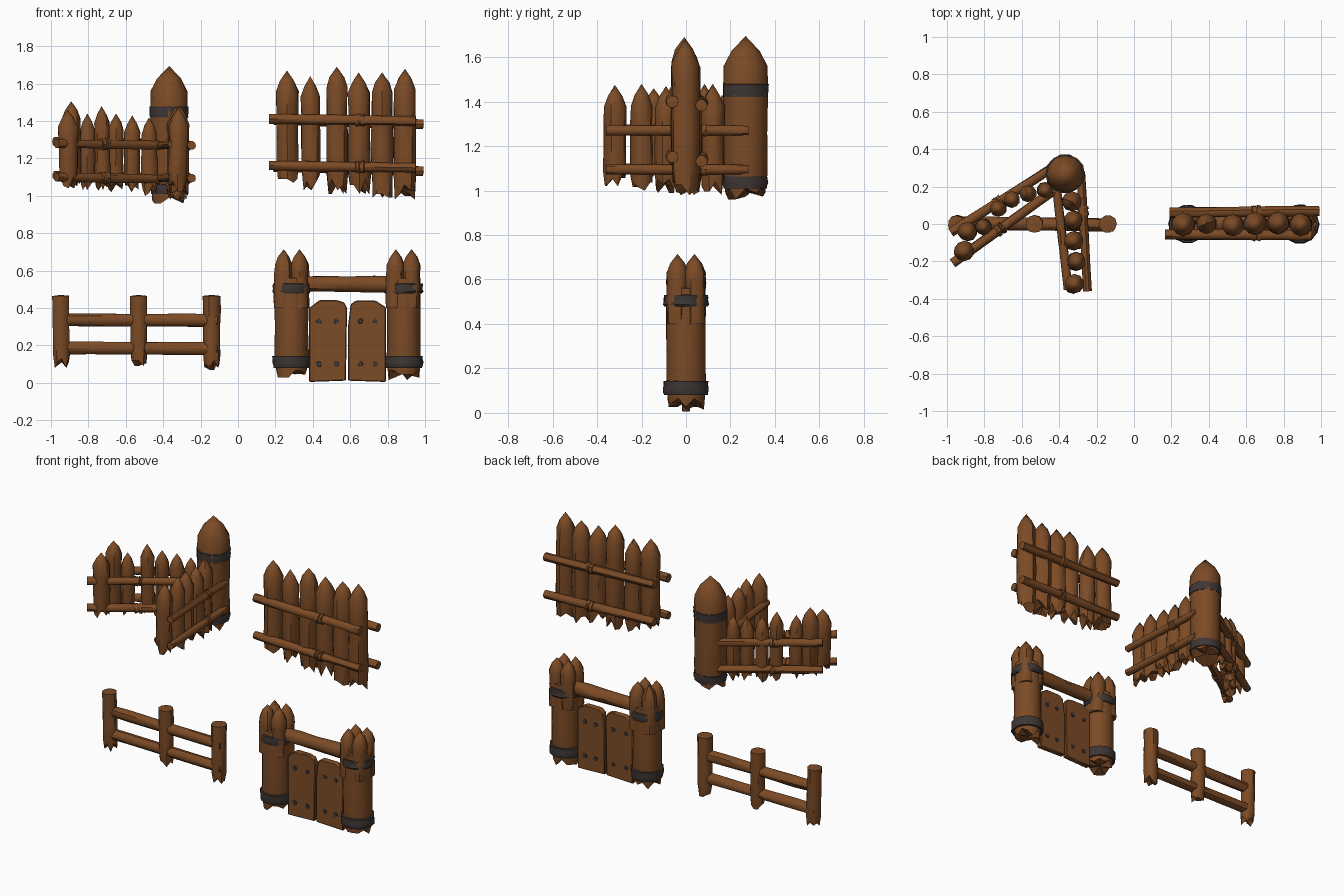
import bpy, bmesh, math, random
from mathutils import Vector

random.seed(4)
if "Cube" in bpy.data.objects:
    bpy.data.objects.remove(bpy.data.objects["Cube"], do_unlink=True)


def material(name, color):
    m = bpy.data.materials.new(name)
    m.use_nodes = True
    m.diffuse_color = (*color, 1)
    m.node_tree.nodes["Principled BSDF"].inputs["Base Color"].default_value = (*color, 1)
    return m


WOOD = material("brown wood", (0.2, 0.07, 0.019))
IRON = material("dark iron", (0.047, 0.037, 0.034))
parts = []


def finish(name, bm, mat):
    bmesh.ops.recalc_face_normals(bm, faces=bm.faces)
    mesh = bpy.data.meshes.new(name)
    bm.to_mesh(mesh)
    bm.free()
    mesh.materials.append(mat)
    ob = bpy.data.objects.new(name, mesh)
    bpy.context.collection.objects.link(ob)
    parts.append(ob)
    return ob


def log(name, start, end, r, tip=0, ragged=0, wobble=0.05, sides=10, mat=WOOD):
    """Hand-hewn log: optional sharpened end and splintered start."""
    start, end = Vector(start), Vector(end)
    axis = end - start
    length = axis.length
    turn = axis.to_track_quat("Z", "Y")
    body = length - tip
    # each ring: distance along the log, radius factor
    rings = [(0, 0.9 if ragged else 0.97)]
    rings += [(body * t, 1) for t in (0.2, 0.5, 0.8)]
    rings.append((body, 1))
    if tip:
        rings.append((body + tip * 0.5, 0.64))
    bm = bmesh.new()
    loops = []
    for i, (d, k) in enumerate(rings):
        grow = k * random.uniform(1 - wobble, 1 + wobble)
        loop = []
        for s in range(sides):
            a = math.tau * s / sides
            rad = r * grow * random.uniform(1 - wobble, 1 + wobble)
            z = d
            if i == 0 and ragged:
                z += ragged * random.choice((0, 0.25, 0.6, 1))
            p = Vector((rad * math.cos(a), rad * math.sin(a), z))
            loop.append(bm.verts.new(start + turn @ p))
        loops.append(loop)
    for a, b in zip(loops, loops[1:]):
        for s in range(sides):
            n = (s + 1) % sides
            bm.faces.new((a[s], a[n], b[n], b[s]))
    # end fans: hollowed when splintered, pointed when sharpened
    crown = length if tip else length + r * 0.12
    for loop, z in ((loops[0], ragged * 0.7), (loops[-1], crown)):
        c = bm.verts.new(start + turn @ Vector((0, 0, z)))
        for s in range(sides):
            bm.faces.new((loop[s], loop[(s + 1) % sides], c))
    return finish(name, bm, mat)


def stake(name, x, y, low, high, r, tip=0.11, ragged=0.06, sides=10):
    lean = random.uniform(-0.008, 0.008)
    return log(name, (x + lean, y, low), (x, y, high), r, tip, ragged, 0.05, sides)


def band(name, x, y, low, high, r):
    return log(name, (x, y, low), (x, y, high), r, wobble=0.025, sides=14, mat=IRON)


def lashing(name, a, b, t, r):
    """Thin rope wrap around the rail running from a to b."""
    a, b = Vector(a), Vector(b)
    step = (b - a).normalized() * 0.011
    mid = a.lerp(b, t)
    for k in (-1, 1):
        c = mid + step * k * 1.2
        log(name, c - step, c + step, r, wobble=0.08)


# --- Low rail fence ---
for x, lean, low in ((-0.95, 0.008, 0.08), (-0.533, 0.004, 0.09), (-0.14, 0, 0.07)):
    log("fence_post", (x + lean, 0, low), (x, 0, 0.465), 0.046, ragged=0.05)
for z in (0.338, 0.187):
    log("fence_rail", (-0.97, 0.005, z), (-0.11, -0.005, z - 0.004), 0.035)

# --- Gate ---
for x in (0.287, 0.886):
    log("gate_pillar", (x, 0, 0.015), (x, 0, 0.56), 0.09, ragged=0.05, wobble=0.02, sides=14)
    for sx in (-1, 1):
        for sy in (-1, 1):
            stake("gate_pillar_spike", x + sx * 0.042, sy * 0.038, 0.4, 0.715, 0.049, 0.085, 0)
    band("pillar_upper_band", x, 0, 0.478, 0.53, 0.102)
    band("pillar_lower_band", x, 0, 0.08, 0.143, 0.102)
log("gate_crossbar", (0.35, 0, 0.53), (0.82, 0, 0.527), 0.044)


def gate_leaf(name, outline):
    depth = 0.036
    bm = bmesh.new()
    face = bm.faces.new([bm.verts.new((x, -depth / 2, z)) for x, z in outline])
    ext = bmesh.ops.extrude_face_region(bm, geom=[face])
    moved = [v for v in ext["geom"] if isinstance(v, bmesh.types.BMVert)]
    bmesh.ops.translate(bm, verts=moved, vec=(0, depth, 0))
    ob = finish(name, bm, WOOD)
    bev = ob.modifiers.new("worn_edges", "BEVEL")
    bev.width = 0.005
    bev.segments = 1


gate_leaf("gate_leaf_right", [(0.38, 0.005), (0.577, 0.012), (0.583, 0.4), (0.568, 0.43),
                              (0.53, 0.442), (0.435, 0.442), (0.38, 0.4)])
gate_leaf("gate_leaf_left", [(0.588, 0.012), (0.79, 0.005), (0.79, 0.405), (0.735, 0.44),
                             (0.63, 0.44), (0.602, 0.42), (0.588, 0.3)])
for x in (0.432, 0.525, 0.655, 0.735):
    for z in (0.33, 0.1):
        log("leaf_rivet", (x, -0.024, z), (x, 0.024, z), 0.014, wobble=0.12, sides=8, mat=IRON)

# --- Straight palisade ---
for x, low, high in ((0.262, 1.07, 1.67), (0.386, 1.03, 1.64), (0.528, 1.01, 1.69),
                     (0.645, 1.01, 1.66), (0.77, 0.99, 1.66), (0.893, 0.98, 1.68)):
    stake("palisade_stake", x, random.uniform(-0.008, 0.008), low, high,
          0.052 if high < 1.65 else 0.061, ragged=0.08)
for z in (1.4, 1.15):
    front = ((0.165, -0.055, z + 0.012), (0.95, -0.06, z))
    back = ((0.19, 0.06, z + 0.005), (0.99, 0.07, z - 0.018))
    for a, b in (front, back):
        log("palisade_rail", a, b, 0.027)
    lashing("palisade_lashing", *front, 0.62, 0.032)
    lashing("palisade_lashing", *back, 0.58, 0.032)

# --- Corner palisade: tower post ---
px, py = -0.368, 0.268
log("corner_post", (px, py, 0.96), (px, py, 1.695), 0.1, 0.135, 0.05, 0.02, 12)
band("corner_upper_band", px, py, 1.42, 1.478, 0.105)
band("corner_lower_band", px, py, 1.01, 1.062, 0.101)

# --- Corner palisade: long wing ---
for x, y, low, high in ((-0.91, -0.145, 1.04, 1.46), (-0.892, -0.04, 1.05, 1.505),
                        (-0.805, -0.015, 1.03, 1.44), (-0.73, 0.083, 1.03, 1.48),
                        (-0.652, 0.13, 1.02, 1.44), (-0.565, 0.163, 1.02, 1.43),
                        (-0.475, 0.18, 1.0, 1.42)):
    stake("long_wing_stake", x, y, low, high, 0.052 if x < -0.85 else 0.043, 0.09)
for z in (1.28, 1.1):
    front = ((-0.97, -0.21, z), (-0.42, 0.185, z - 0.01))
    back = ((-0.98, -0.045, z + 0.01), (-0.42, 0.31, z))
    for a, b in (front, back):
        log("long_wing_rail", a, b, 0.025)
    lashing("long_wing_lashing", *back, 0.45, 0.031)
    lashing("long_wing_lashing", *front, 0.46, 0.031)

# --- Corner palisade: short wing ---
for x, y, low, high in ((-0.318, -0.32, 1.02, 1.475), (-0.306, -0.2, 1.0, 1.48),
                        (-0.325, -0.09, 0.99, 1.47), (-0.325, 0.02, 0.98, 1.46),
                        (-0.33, 0.12, 0.98, 1.48)):
    stake("short_wing_stake", x, y, low, high, 0.051, 0.1)
for z in (1.27, 1.095):
    outer = ((-0.248, -0.36, z), (-0.285, 0.28, z))
    inner = ((-0.352, -0.35, z + 0.005), (-0.415, 0.2, z))
    for a, b in (outer, inner):
        log("short_wing_rail", a, b, 0.023)
    lashing("short_wing_lashing", *outer, 0.67, 0.029)

# --- Smooth shading with crisp edges ---
bpy.ops.object.select_all(action="DESELECT")
for ob in parts:
    ob.select_set(True)
bpy.context.view_layer.objects.active = parts[0]
bpy.ops.object.shade_smooth_by_angle(angle=math.radians(38))
